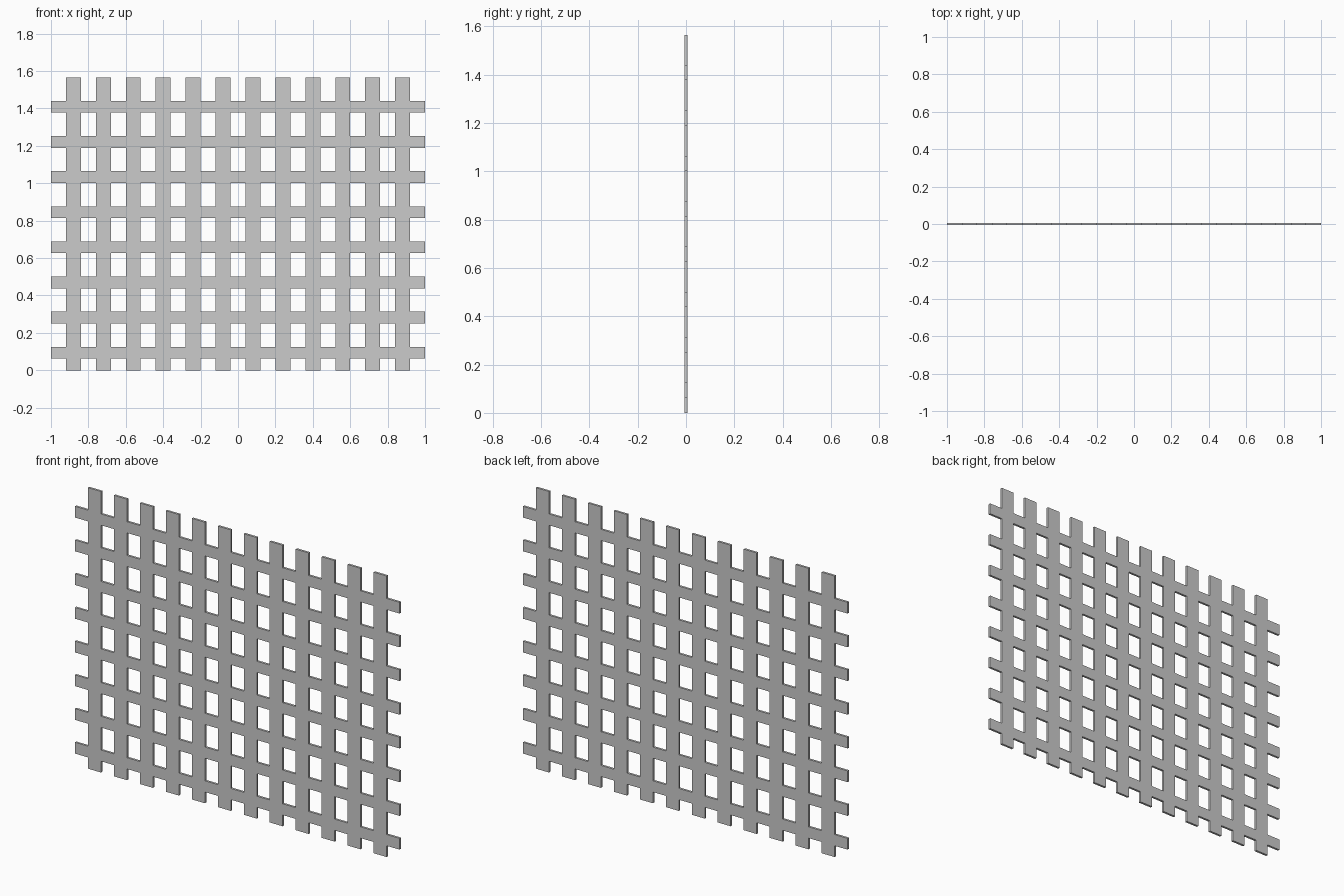
import bpy
import bmesh

if "Cube" in bpy.data.objects:
    bpy.data.objects.remove(bpy.data.objects["Cube"])

N = 25            # cells each way
CW = 0.08         # cell width
CH = 0.0626       # cell height
T = 0.0125        # sheet thickness

bm = bmesh.new()
verts = {}


def vert(i, j):
    if (i, j) not in verts:
        verts[i, j] = bm.verts.new((-1 + i * CW, -T / 2, j * CH))
    return verts[i, j]


# Keep cells covered by an upright (every 2nd column) or a rail (every 3rd row)
for i in range(N):
    for j in range(N):
        if i % 2 == 1 or j % 3 == 1:
            bm.faces.new([vert(i, j), vert(i + 1, j),
                          vert(i + 1, j + 1), vert(i, j + 1)])

# Thicken the flush lattice towards +y
front = bm.faces[:]
back = bmesh.ops.duplicate(bm, geom=front)
back_verts = back["vert_map"]
bmesh.ops.translate(bm, vec=(0, T, 0),
                    verts=[g for g in back["geom"] if isinstance(g, bmesh.types.BMVert)])
rim = {e for f in front for e in f.edges if len(e.link_faces) == 1}
for e in rim:
    a, b = e.verts
    bm.faces.new([a, b, back_verts[b], back_verts[a]])
bmesh.ops.recalc_face_normals(bm, faces=bm.faces[:])

# Merge coplanar cells into clean strips
bmesh.ops.dissolve_degenerate(bm, dist=1e-5, edges=bm.edges[:])

mesh = bpy.data.meshes.new("lattice_panel")
bm.to_mesh(mesh)
bm.free()
panel = bpy.data.objects.new("lattice_panel", mesh)
bpy.context.collection.objects.link(panel)
